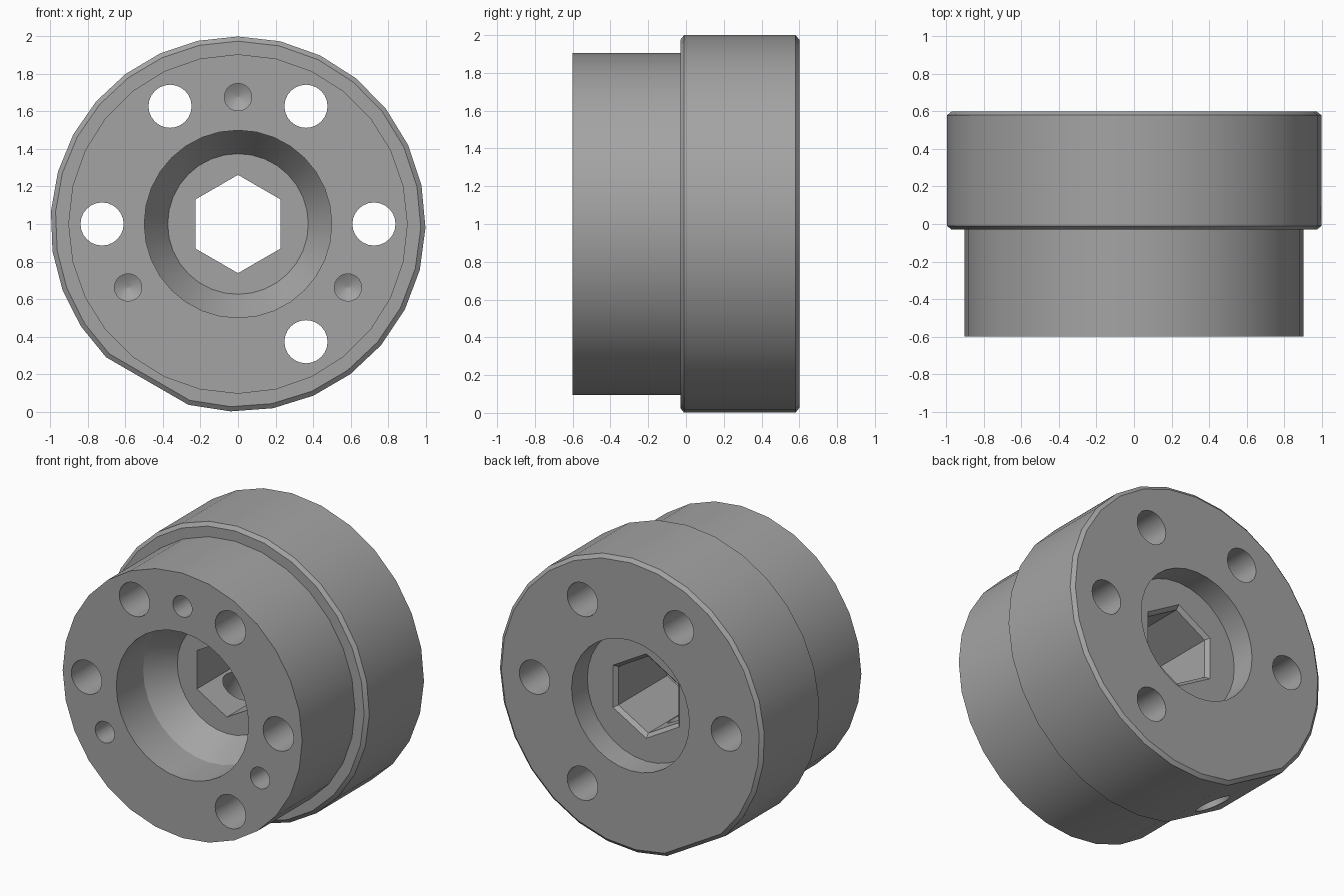
import bpy, bmesh, math
from mathutils import Matrix, Vector

if "Cube" in bpy.data.objects:
    bpy.data.objects.remove(bpy.data.objects["Cube"])

AXIS_Z = 1.0
FLAT_ANGLE = 240

grey = bpy.data.materials.new("mid_grey")
grey.diffuse_color = (0.37, 0.37, 0.37, 1)
grey.use_nodes = True
grey.node_tree.nodes["Principled BSDF"].inputs["Base Color"].default_value = grey.diffuse_color


def circle(r, n, start=90):
    """Regular polygon in the x-z plane."""
    return [(r * math.cos(math.radians(start + 360 * i / n)),
             r * math.sin(math.radians(start + 360 * i / n))) for i in range(n)]


def flatted_circle(r):
    """Circle with one flat, facing the lower left."""
    angles = [254.7 + 195.3 * i / 15 for i in range(15)]
    angles += [90 + 135.3 * i / 11 for i in range(12)]
    return [(r * math.cos(math.radians(a)), r * math.sin(math.radians(a))) for a in angles]


def loft(name, sections, matrix=None):
    """Solid through (y, ring) sections; rings have equal point counts."""
    bm = bmesh.new()
    rings = [[bm.verts.new((x, y, z)) for x, z in ring] for y, ring in sections]
    n = len(rings[0])
    for a, b in zip(rings, rings[1:]):
        for i in range(n):
            j = (i + 1) % n
            bm.faces.new((a[i], a[j], b[j], b[i]))
    bm.faces.new(rings[0])
    bm.faces.new(rings[-1])
    bmesh.ops.recalc_face_normals(bm, faces=bm.faces)
    if matrix:
        bm.transform(matrix)
    bm.transform(Matrix.Translation((0, 0, AXIS_Z)))
    mesh = bpy.data.meshes.new(name)
    bm.to_mesh(mesh)
    bm.free()
    mesh.materials.append(grey)
    ob = bpy.data.objects.new(name, mesh)
    bpy.context.collection.objects.link(ob)
    return ob


def combine(target, tool, operation):
    mod = target.modifiers.new("boolean", 'BOOLEAN')
    mod.operation, mod.solver, mod.object = operation, 'EXACT', tool
    bpy.context.view_layer.objects.active = target
    bpy.ops.object.modifier_apply(modifier=mod.name)
    bpy.data.objects.remove(tool)


def polar(radius, deg):
    a = math.radians(deg)
    return Matrix.Translation((radius * math.cos(a), 0, radius * math.sin(a)))


# Chamfered flange with a flat, joined to the narrower front hub
body = loft("hub_body", [(-0.03, flatted_circle(0.975)), (-0.01, flatted_circle(1.0)),
                         (0.58, flatted_circle(1.0)), (0.6, flatted_circle(0.975))])
hub = loft("front_hub", [(-0.6, circle(0.905, 28)), (0.1, circle(0.905, 28))])
combine(body, hub, 'UNION')

# Front recess: straight bore, then a cone down to the hex floor
cutters = [loft("front_recess", [(-0.7, circle(0.5, 32)), (-0.31, circle(0.5, 32)),
                                 (-0.12, circle(0.375, 32))])]
# Back bore
cutters.append(loft("back_bore", [(0.43, circle(0.445, 32)), (0.7, circle(0.445, 32))]))
# Hex drive hole with a chamfered back edge
cutters.append(loft("hex_hole", [(-0.2, circle(0.262, 6)), (0.405, circle(0.262, 6)),
                                 (0.43, circle(0.289, 6)), (0.5, circle(0.289, 6))]))
# Five through holes
for deg in (0, 60, 120, 180, 300):
    cutters.append(loft("bolt_hole", [(-0.7, circle(0.115, 24)), (0.7, circle(0.115, 24))],
                        polar(0.725, deg)))
# Three blind drilled holes with conical ends
for deg in (90, 210, 330):
    cutters.append(loft("drill_hole", [(-0.7, circle(0.073, 20)), (-0.4, circle(0.073, 20)),
                                       (-0.36, circle(0.002, 20))], polar(0.677, deg)))
# Radial screw hole from the flat into the hex hole
a = math.radians(FLAT_ANGLE)
outward = Vector((math.cos(a), 0, math.sin(a)))
turn = Vector((0, 1, 0)).rotation_difference(outward).to_matrix().to_4x4()
cutters.append(loft("screw_hole", [(0.05, circle(0.115, 24)), (1.2, circle(0.115, 24))],
                    Matrix.Translation((0, 0.18, 0)) @ turn))

for cutter in cutters:
    combine(body, cutter, 'DIFFERENCE')

# Smooth curved walls, sharp rims
bpy.ops.object.select_all(action='DESELECT')
body.select_set(True)
bpy.context.view_layer.objects.active = body
bpy.ops.object.shade_smooth_by_angle(angle=math.radians(30))
